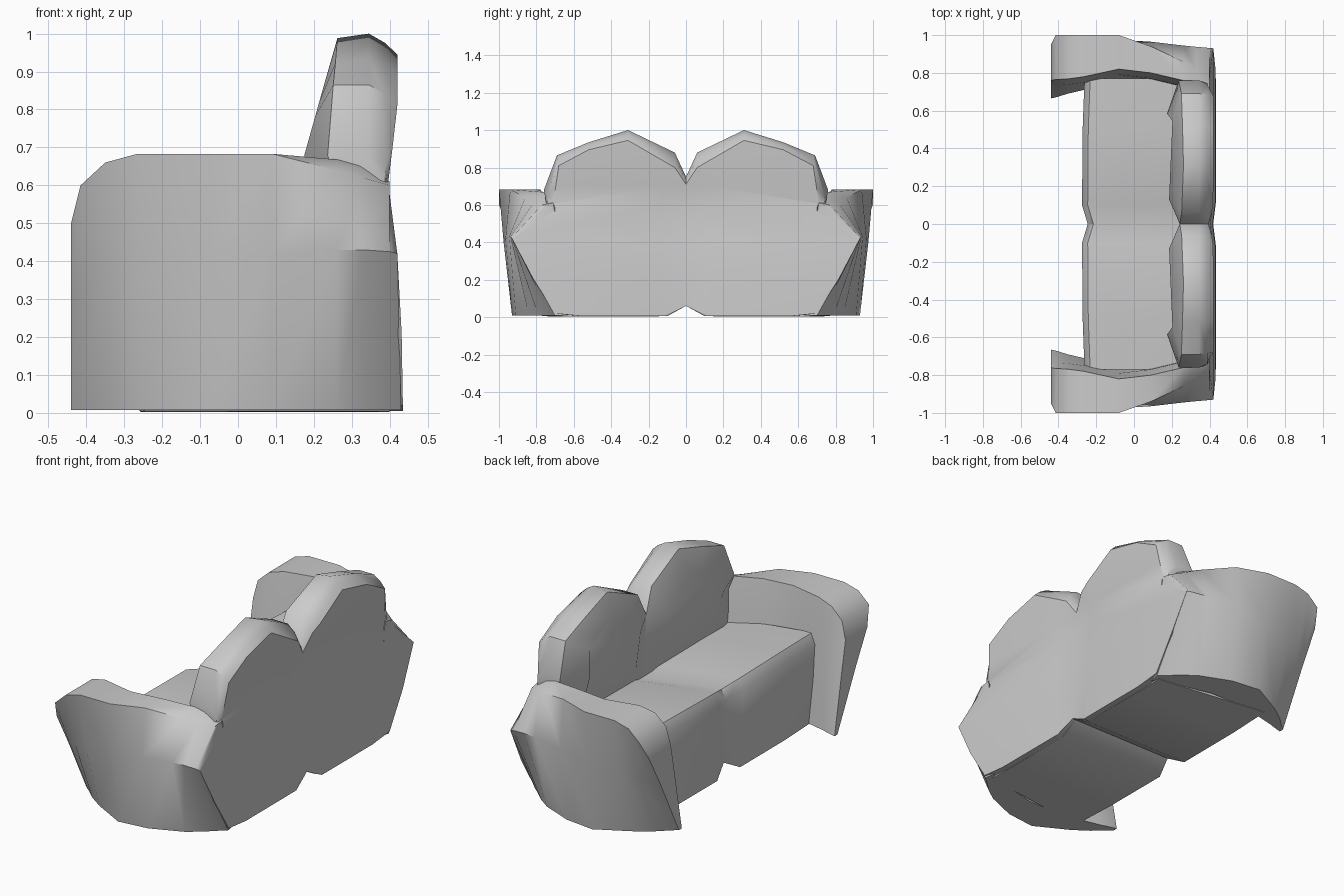
import bpy, bmesh, math

if "Cube" in bpy.data.objects:
    bpy.data.objects.remove(bpy.data.objects["Cube"])


def loft(name, rings, angle=35, shape=None):
    """Skin closed rings of (x, y, z), cap both ends, mirror across y = 0."""
    bm = bmesh.new()
    vs = [[bm.verts.new(p) for p in r] for r in rings]
    n = len(rings[0])
    for a, b in zip(vs, vs[1:]):
        for i in range(n):
            j = (i + 1) % n
            bm.faces.new((a[i], a[j], b[j], b[i]))
    bm.faces.new(vs[0])
    bm.faces.new(vs[-1])
    bmesh.ops.recalc_face_normals(bm, faces=bm.faces[:])
    # open the centre plane so the two halves join
    mid = [f for f in bm.faces if all(abs(v.co.y) < 1e-4 for v in f.verts)]
    bmesh.ops.delete(bm, geom=mid, context='FACES_ONLY')
    if shape:
        shape(bm)
    me = bpy.data.meshes.new(name)
    bm.to_mesh(me)
    bm.free()
    ob = bpy.data.objects.new(name, me)
    bpy.context.collection.objects.link(ob)
    mod = ob.modifiers.new("mirror", 'MIRROR')
    mod.use_axis = (False, True, False)
    bpy.ops.object.select_all(action='DESELECT')
    ob.select_set(True)
    bpy.context.view_layer.objects.active = ob
    bpy.ops.object.modifier_apply(modifier="mirror")
    bpy.ops.object.shade_smooth_by_angle(angle=math.radians(angle))
    return ob


# Seat base: side profile swept along y, pinched at the centre seam, sloping back
def seat_ring(y, front, top, low):
    r = min(y, .68)
    return [(front + .015, y, low), (front, y, .25), (front, y, top - .05),
            (front + .03, y, top), (0, y, top - .025), (.28, y, top - .065),
            (.38, r, top - .08), (.40, r, low)]


loft("seat", [seat_ring(0, -.245, .46, .06), seat_ring(.1, -.275, .485, .005),
              seat_ring(.5, -.272, .49, .003), seat_ring(.77, -.262, .485, .005)])

# Backrest: scalloped outline, rounded at the rim, bulging toward the seat
rim = [(0, .06), (.11, .005), (.55, .005), (.69, .015), (.78, .2), (.87, .42),
       (.74, .60), (.76, .68), (.69, .865), (.52, .935), (.31, 1), (.06, .88), (0, .75)]
rear = [(0, .06), (.11, .005), (.55, .005), (.7, .02), (.82, .21), (.93, .42),
        (.75, .59), (.71, .61), (.68, .81), (.52, .895), (.31, .945), (.06, .80), (0, .71)]
rear_line = [(0, .435), (.2, .432), (.42, .42), (.6, .395), (.8, .42), (1, .42)]


def rear_x(y, z):
    z = max(z, 0)
    for (z0, x0), (z1, x1) in zip(rear_line, rear_line[1:]):
        if z <= z1:
            return x0 + (x1 - x0) * (z - z0) / (z1 - z0) - max(0, .015 - y * .12)
    return .42


def shape_rear(bm):
    # split the rear panel into strips and bend it to its side line
    tag = bm.faces.layers.int.new("rear")
    caps = [f for f in bm.faces if len(f.verts) == len(rear)]
    max(caps, key=lambda f: f.calc_center_median().x)[tag] = 1
    for co, no in [((0, 0, z), (0, 0, 1)) for z in (.21, .42, .6, .7)] + [((0, .12, 0), (0, 1, 0))]:
        fs = [f for f in bm.faces if f[tag]]
        geom = fs + list({e for f in fs for e in f.edges}) + list({v for f in fs for v in f.verts})
        bmesh.ops.bisect_plane(bm, geom=geom, dist=1e-4, plane_co=co, plane_no=no)
    for v in {v for f in bm.faces if f[tag] for v in f.verts}:
        v.co.x = rear_x(v.co.y, v.co.z)


front = [(min(y, .76), max(z, .35)) for y, z in rim]
front[5] = (.76, .42)
bulge = []
for y, z in front:
    by, bz = .37 + (y - .37) * .55, .68 + (z - .68) * .55
    bx = .175 + (bz - .68) * .28 if bz > .68 else .175 + (.68 - bz) * .22
    bulge.append((bx, by if y else .13, bz))
loft("backrest", [
    [(rear_x(y, z), y, z) for y, z in rear],
    [(.388, a * .45 + c * .55, b * .45 + d * .55) for (a, b), (c, d) in zip(rear, rim)],
    [(.345, min(y, .78), z) for y, z in rim],
    [(.25 + (z - .85) * (.08 if z > .6 else -.04), y, z - (.012 if z > .9 else 0)) for y, z in front],
    bulge], 42, shape_rear)

# Arms: x, bottom outer y, widest (y, z), top outer (y, z), top inner (y, z), bottom inner y
stations = [
    (-.44, .69, .85, .32, .95, .50, .76, .50, .665),
    (-.415, .71, .88, .34, 1.0, .60, .765, .60, .67),
    (-.35, .77, .92, .36, 1.0, .66, .768, .66, .69),
    (-.265, .83, .95, .38, 1.0, .683, .78, .683, .71),
    (-.08, .93, .975, .40, 1.0, .683, .82, .683, .74),
    (.09, .91, .965, .42, .94, .683, .80, .683, .74),
    (.26, .84, .945, .43, .86, .64, .76, .668, .70),
    (.33, .79, .938, .43, .81, .62, .73, .655, .68),
    (.40, .725, .932, .425, .77, .60, .71, .61, .66),
    (.42, .70, .93, .42, .755, .59, .70, .585, .64),
]
loft("arms", [[(x + (.01 if x > .41 else 0), bo, .008), (x, my, mz),
               (x - (.022 if x > .41 else 0), oy, oz), (x - (.022 if x > .41 else 0), iy, iz),
               (x, iy - .03, iz * .7), (x, bi, .008)]
              for x, bo, my, mz, oy, oz, iy, iz, bi in stations], 40)
